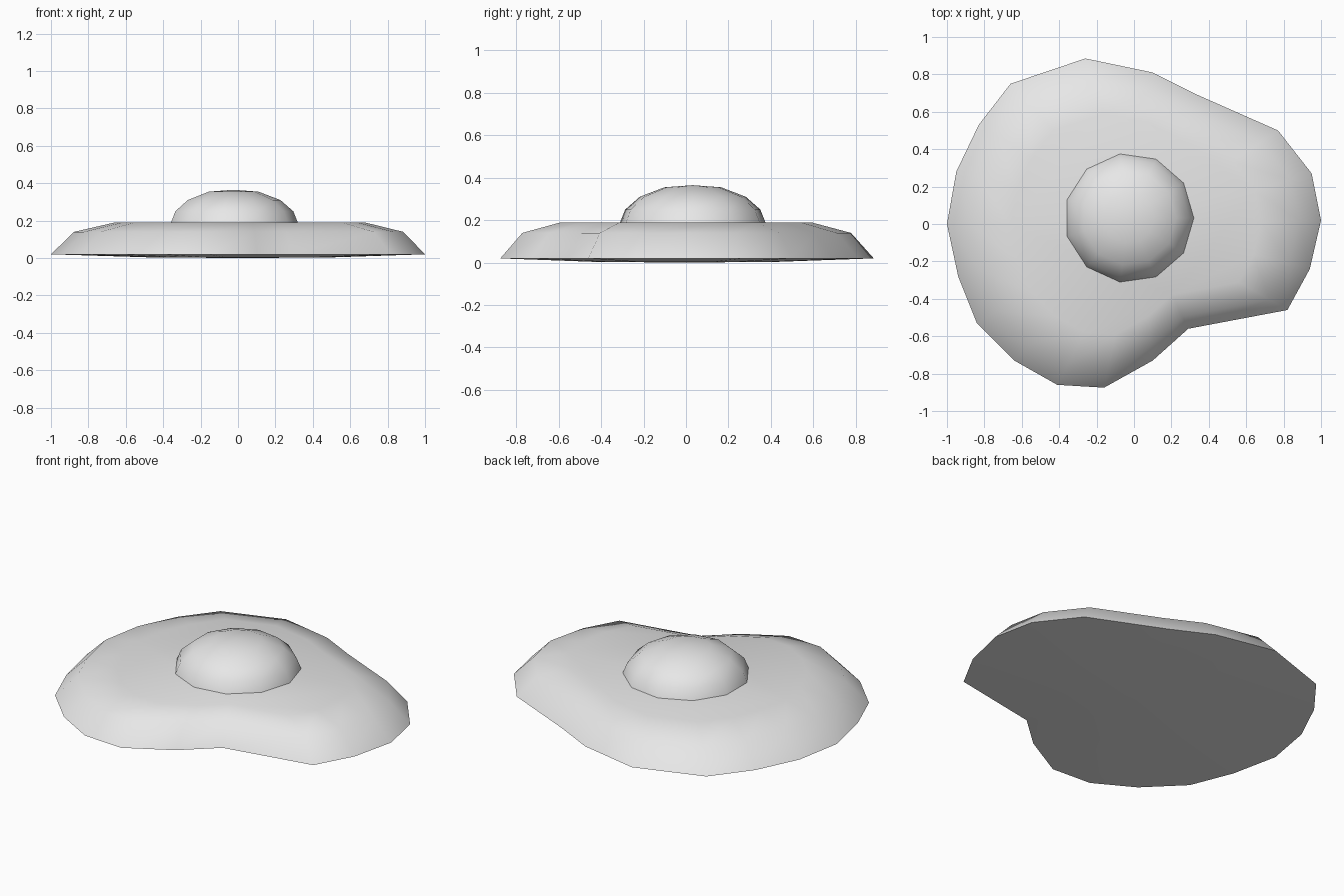
import bpy
import bmesh
from math import cos, sin, pi, radians
from mathutils import Vector

cube = bpy.data.objects.get("Cube")
if cube:
    bpy.data.objects.remove(cube, do_unlink=True)

grey = bpy.data.materials.new("plain_grey")
grey.use_nodes = True
grey.diffuse_color = (0.8, 0.8, 0.8, 1)
grey.node_tree.nodes["Principled BSDF"].inputs["Base Color"].default_value = (0.8, 0.8, 0.8, 1)


def stacked_rings(name, outline, centre, levels, top_z=None, bottom_z=None):
    """Skin scaled copies of an outline; levels are (scale, z) from low to high."""
    bm = bmesh.new()
    c = Vector(centre)
    rings = []
    for scale, z in levels:
        ring = []
        for p in outline:
            q = c + (Vector(p) - c) * scale
            ring.append(bm.verts.new((q.x, q.y, z)))
        rings.append(ring)
    n = len(outline)
    for low, high in zip(rings, rings[1:]):
        for i in range(n):
            j = (i + 1) % n
            bm.faces.new((low[i], low[j], high[j], high[i]))
    # Close each end with a fan to a pole, or a flat cap
    for ring, pole_z in ((rings[0], bottom_z), (rings[-1], top_z)):
        if pole_z is None:
            bm.faces.new(ring)
        else:
            pole = bm.verts.new((c.x, c.y, pole_z))
            for i in range(n):
                bm.faces.new((ring[i], ring[(i + 1) % n], pole))
    bmesh.ops.recalc_face_normals(bm, faces=bm.faces)
    mesh = bpy.data.meshes.new(name)
    bm.to_mesh(mesh)
    bm.free()
    mesh.materials.append(grey)
    obj = bpy.data.objects.new(name, mesh)
    bpy.context.collection.objects.link(obj)
    bpy.ops.object.select_all(action="DESELECT")
    obj.select_set(True)
    bpy.context.view_layer.objects.active = obj
    bpy.ops.object.shade_smooth_by_angle(angle=radians(60))
    return obj


# Irregular egg white with sloping rim and a slightly bulging underside
white_outline = [
    (1, .02), (.95, .27), (.77, .5), (.34, .69), (.1, .81), (-.26, .885),
    (-.66, .75), (-.83, .53), (-.95, .28), (-1, 0), (-.94, -.28), (-.84, -.53),
    (-.64, -.73), (-.41, -.86), (-.16, -.875), (.1, -.73), (.29, -.56),
    (.82, -.46), (.94, -.24),
]
stacked_rings("egg_white", white_outline, (.03, -.01),
              [(.5, .004), (1, .02), (.88, .14), (.67, .19)], bottom_z=0)

# Domed yolk
sides, radius, yolk_centre = 11, .346, (-.026, .032)
yolk_outline = [(yolk_centre[0] + radius * cos(2 * pi * i / sides),
                 yolk_centre[1] + radius * sin(2 * pi * i / sides))
                for i in range(sides)]
stacked_rings("egg_yolk", yolk_outline, yolk_centre,
              [(1, .19), (.93, .25), (.73, .31), (.39, .355)], top_z=.365)
